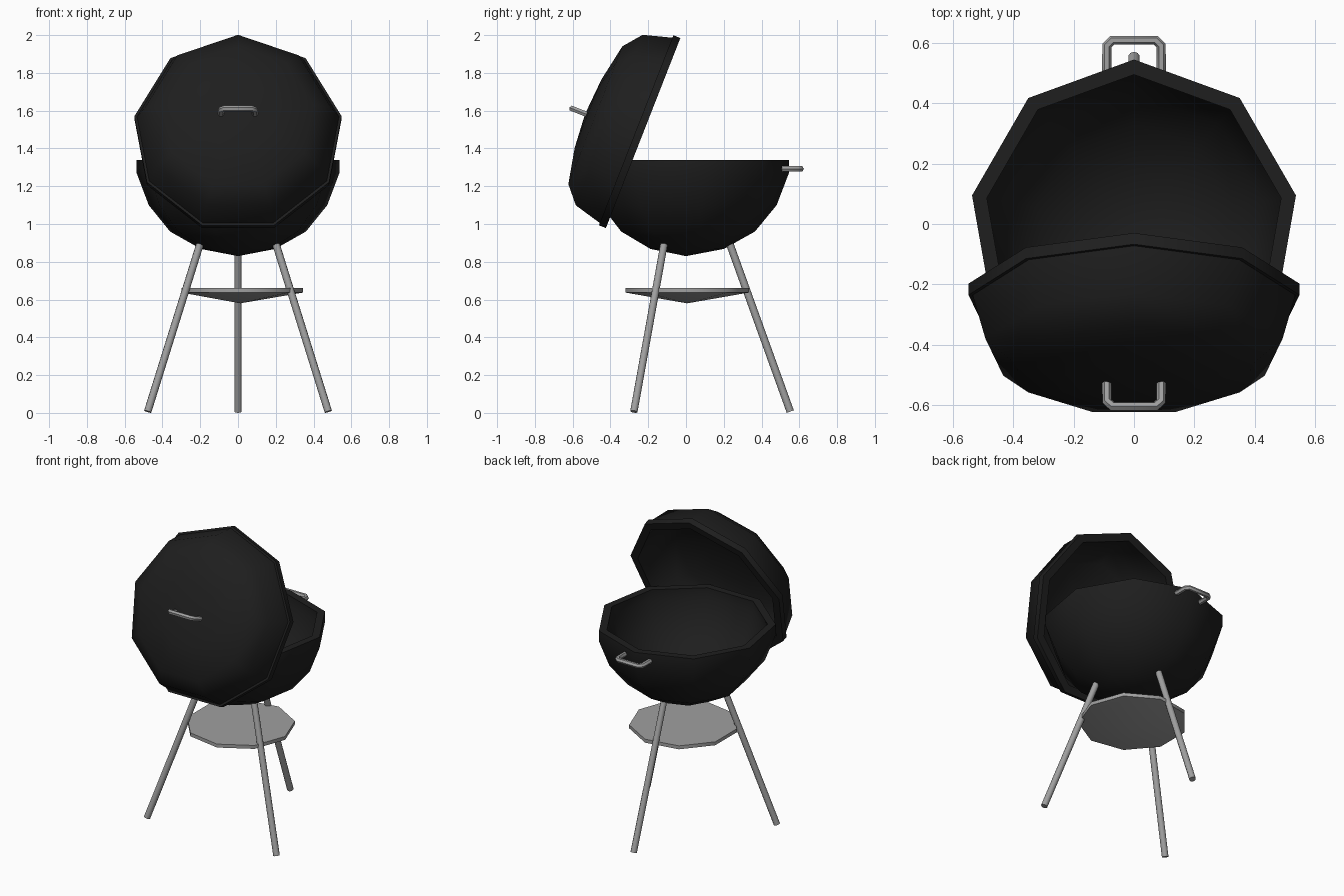
import bpy, bmesh, math
from mathutils import Vector, Matrix

if "Cube" in bpy.data.objects:
    bpy.data.objects.remove(bpy.data.objects["Cube"])

def material(name, v):
    m = bpy.data.materials.new(name)
    m.diffuse_color = (v, v, v, 1)
    m.use_nodes = True
    m.node_tree.nodes["Principled BSDF"].inputs["Base Color"].default_value = m.diffuse_color
    return m

BLACK = material("black enamel", 0.013)
STEEL = material("grey steel", 0.35)

def finish(ob, mat, angle=45):
    ob.data.materials.append(mat)
    bpy.ops.object.select_all(action='DESELECT')
    ob.select_set(True)
    bpy.context.view_layer.objects.active = ob
    bpy.ops.object.shade_smooth_by_angle(angle=math.radians(angle))
    return ob

def lathe(name, profile, mat, start=90, sides=9, matrix=Matrix()):
    """Closed body from (radius, height) points; both ends lie on the axis."""
    bm = bmesh.new()
    rings = []
    for r, z in profile:
        if r == 0:
            rings.append([bm.verts.new((0, 0, z))] * sides)
        else:
            a = [math.radians(start + 360 * i / sides) for i in range(sides)]
            rings.append([bm.verts.new((r * math.cos(t), r * math.sin(t), z)) for t in a])
    for lo, hi in zip(rings, rings[1:]):
        for i in range(sides):
            j = (i + 1) % sides
            bm.faces.new(list(dict.fromkeys((lo[i], lo[j], hi[j], hi[i]))))
    bmesh.ops.recalc_face_normals(bm, faces=bm.faces)
    me = bpy.data.meshes.new(name)
    bm.to_mesh(me)
    bm.free()
    ob = bpy.data.objects.new(name, me)
    bpy.context.collection.objects.link(ob)
    ob.matrix_world = matrix
    return finish(ob, mat)

def rod(name, a, b, r, mat):
    a, b = Vector(a), Vector(b)
    d = b - a
    bpy.ops.mesh.primitive_cylinder_add(vertices=10, radius=r, depth=d.length, location=(a + b) / 2,
                                        rotation=d.to_track_quat('Z', 'Y').to_euler())
    ob = bpy.context.object
    ob.name = name
    return finish(ob, mat)

def handle(name, matrix, reach, r=0.016):
    """U-shaped grip in the local xz plane, standing out along z."""
    w, c = 0.09, 0.018
    pts = [(-w, 0), (-w, reach - c), (-w + c, reach), (w - c, reach), (w, reach - c), (w, 0)]
    cu = bpy.data.curves.new(name, 'CURVE')
    cu.dimensions = '3D'
    cu.bevel_depth, cu.bevel_resolution, cu.use_fill_caps = r, 1, True
    sp = cu.splines.new('POLY')
    sp.points.add(len(pts) - 1)
    for p, (x, z) in zip(sp.points, pts):
        p.co = (x, 0, z, 1)
    ob = bpy.data.objects.new(name, cu)
    bpy.context.collection.objects.link(ob)
    ob.matrix_world = matrix
    bpy.ops.object.select_all(action='DESELECT')
    ob.select_set(True)
    bpy.context.view_layer.objects.active = ob
    bpy.ops.object.convert(target='MESH')
    finish(bpy.context.object, STEEL, 50)

# bowl: outside from the bottom up, over the rim, then the inside
lathe("bowl", [(0, 0.83), (0.2, 0.868), (0.365, 0.96), (0.48, 1.10), (0.545, 1.27), (0.545, 1.34),
               (0.495, 1.34), (0.495, 1.28), (0.435, 1.125), (0.33, 1.0), (0.18, 0.915), (0, 0.88)], BLACK)

# lid: same kind of dome with a lip, tipped open
tilt = Matrix.Translation((0, -0.233, 1.466)) @ Matrix.Rotation(math.radians(68.6), 4, 'X')
lathe("lid", [(0, 0.323), (0.2, 0.309), (0.404, 0.27), (0.50, 0.192), (0.543, 0.04), (0.557, 0.04),
              (0.557, 0), (0.505, 0), (0.495, 0.04), (0.455, 0.165), (0.37, 0.225), (0.18, 0.262),
              (0, 0.275)], BLACK, matrix=tilt)

# grips
handle("lid_handle", tilt @ Matrix.Translation((0, 0, 0.302)), 0.096)
handle("bowl_handle", Matrix.Translation((0, 0.505, 1.292)) @ Matrix.Rotation(math.radians(-90), 4, 'X'), 0.104)

# three splayed legs
for name, deg in (("back_leg", 90), ("left_leg", 210), ("right_leg", 330)):
    c, s = math.cos(math.radians(deg)), math.sin(math.radians(deg))
    rod(name, (0.552 * c, 0.552 * s, 0.007), (0.23 * c, 0.23 * s, 0.9), 0.02, STEEL)

# ash tray: flat top with a shallow cone below
lathe("ash_tray", [(0, 0.58), (0.332, 0.637), (0.332, 0.66), (0, 0.66)], STEEL, start=0,
      matrix=Matrix.Translation((0.012, 0.006, 0)))
